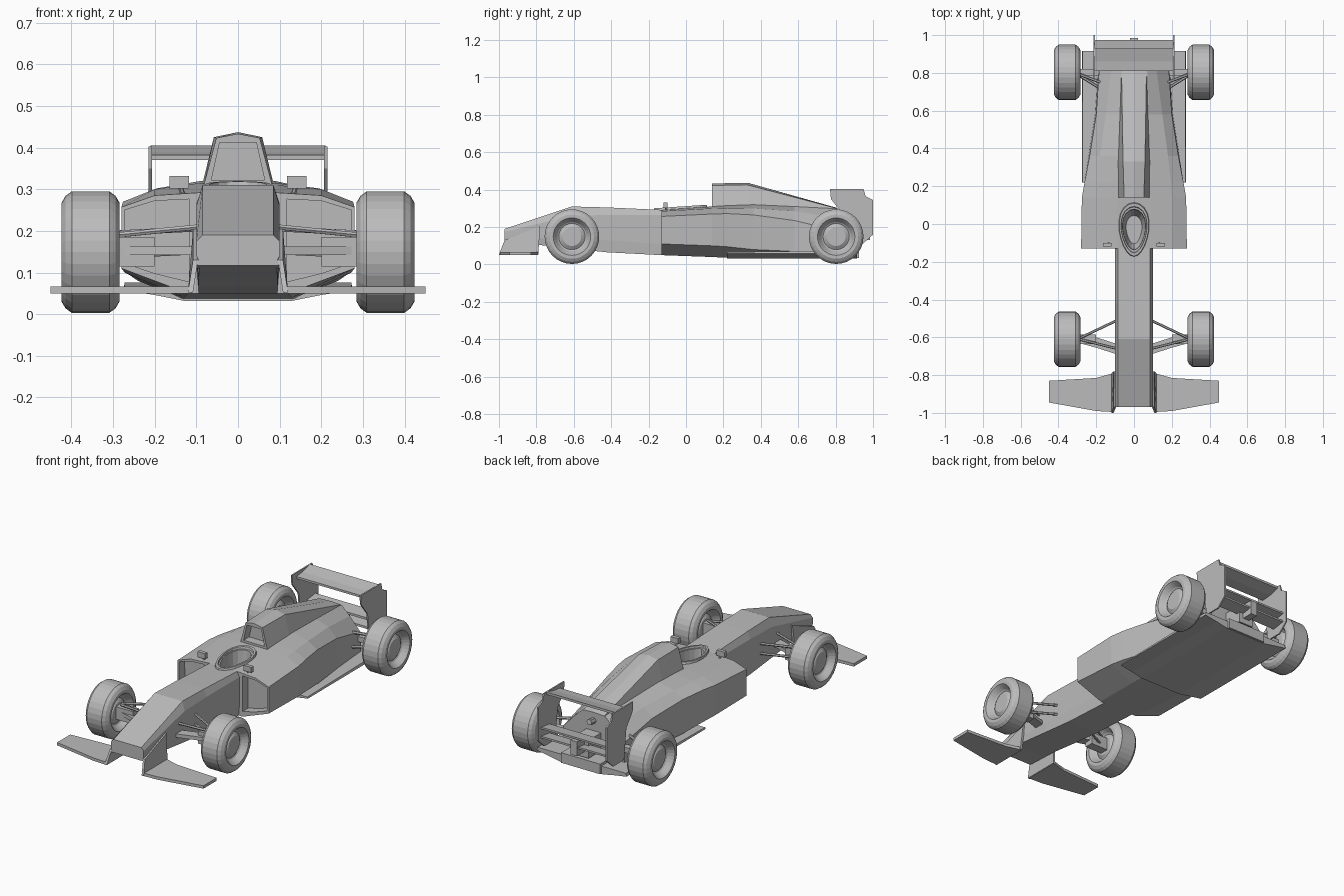
import bpy, bmesh, math
from mathutils import Vector

if "Cube" in bpy.data.objects:
    bpy.data.objects.remove(bpy.data.objects["Cube"])

grey = bpy.data.materials.new("mid grey")
grey.diffuse_color = (0.5, 0.5, 0.5, 1)
grey.use_nodes = True
grey.node_tree.nodes["Principled BSDF"].inputs["Base Color"].default_value = grey.diffuse_color


def build(name, rings, closed=False, mirror=False):
    """Skin a list of equal point rings; cap the ends unless closed."""
    bm = bmesh.new()
    vs = [[bm.verts.new(p) for p in r] for r in rings]
    n = len(vs[0])
    pairs = list(zip(vs, vs[1:])) + ([(vs[-1], vs[0])] if closed else [])
    for a, b in pairs:
        for i in range(n):
            j = (i + 1) % n
            bm.faces.new((a[i], a[j], b[j], b[i]))
    if not closed:
        bm.faces.new(vs[0])
        bm.faces.new(vs[-1])
    bmesh.ops.recalc_face_normals(bm, faces=bm.faces)
    me = bpy.data.meshes.new(name)
    bm.to_mesh(me)
    bm.free()
    ob = bpy.data.objects.new(name, me)
    bpy.context.collection.objects.link(ob)
    me.materials.append(grey)
    if mirror:
        ob.modifiers.new("mirror", 'MIRROR')
    return ob


def loft(name, sections):
    """Symmetric hull from half sections (y, [(x, z) top to bottom])."""
    rings = []
    for y, half in sections:
        ring = [(x, y, z) for x, z in half]
        ring += [(-x, y, z) for x, z in reversed(half) if x > 0]
        rings.append(ring)
    return build(name, rings)


def prism(name, pts, axis, a, b, mirror=False):
    """Extrude a 2D outline along an axis from a to b."""
    place = {'x': lambda p, t: (t, p[0], p[1]),
             'y': lambda p, t: (p[0], t, p[1]),
             'z': lambda p, t: (p[0], p[1], t)}[axis]
    return build(name, [[place(p, t) for p in pts] for t in (a, b)], mirror=mirror)


def box(name, x, y, z, mirror=False):
    return prism(name, [(x[0], y[0]), (x[1], y[0]), (x[1], y[1]), (x[0], y[1])],
                 'z', z[0], z[1], mirror)


def rod(name, a, b, r):
    a, b = Vector(a), Vector(b)
    q = (b - a).to_track_quat('Z', 'Y')
    offs = [q @ Vector((r * math.cos(t), r * math.sin(t), 0))
            for t in (math.pi / 3 * i for i in range(6))]
    return build(name, [[p + o for o in offs] for p in (a, b)], mirror=True)


def cut(ob, cutter):
    m = ob.modifiers.new("cut", 'BOOLEAN')
    m.operation, m.object, m.solver = 'DIFFERENCE', cutter, 'EXACT'
    cutter.hide_render = True
    cutter.display_type = 'WIRE'


# Nose and front of the tub
nose = loft("nose", [
    (-0.97, [(.085, .19), (.10, .175), (.10, .14), (.092, .125)]),
    (-0.61, [(.085, .31), (.10, .26), (.10, .14), (.095, .085)]),
    (-0.42, [(.085, .305), (.10, .265), (.10, .13), (.095, .065)]),
    (-0.13, [(.085, .292), (.10, .265), (.10, .11), (.095, .05)])])

# Main body with side pods, tapering to the gearbox
body = loft("body", [
    (-0.13, [(.09, .292), (.20, .285), (.28, .257), (.28, .11), (.12, .05)]),
    (0.14, [(.09, .31), (.20, .30), (.276, .27), (.272, .10), (.13, .04)]),
    (0.22, [(.09, .315), (.195, .302), (.262, .272), (.262, .095), (.13, .036)]),
    (0.36, [(.088, .32), (.18, .30), (.235, .265), (.24, .08), (.13, .036)]),
    (0.58, [(.08, .31), (.15, .285), (.20, .235), (.205, .07), (.13, .036)]),
    (0.81, [(.07, .298), (.12, .25), (.185, .18), (.19, .06), (.13, .036)])])

# Engine cover with air intake
cover = loft("engine_cover", [
    (0.14, [(0, .433), (.052, .423), (.082, .31), (.082, .28)]),
    (0.33, [(0, .437), (.058, .425), (.086, .31), (.086, .28)]),
    (0.81, [(0, .302), (.066, .299), (.07, .285), (.07, .27)])])
air_cutter = prism("air_intake_cutter", [(-.044, .412), (.044, .412), (.064, .322), (-.064, .322)],
                   'y', 0.10, 0.19)
cut(cover, air_cutter)

# Side pod inlets
inlet_cutter = prism("inlet_cutter", [(.118, .078), (.20, .098), (.27, .122), (.272, .25),
                                      (.20, .272), (.118, .276)], 'y', -0.2, -0.08, mirror=True)
cut(body, inlet_cutter)


# Cockpit opening and raised rim
def cockpit_ring(s, lift=None, z=0.0):
    ring = []
    for i in range(20):
        t = 2 * math.pi * i / 20
        x = .083 * s * math.sin(t) * (1 - .2 * math.cos(t))
        y = -.03 - .15 * s * math.cos(t)
        ring.append((x, y, z if lift is None else .30 + .067 * y + lift))
    return ring


cockpit_cutter = build("cockpit_cutter", [cockpit_ring(.5, z=.17), cockpit_ring(.68, z=.23),
                                          cockpit_ring(.78, z=.40)])
cut(body, cockpit_cutter)
cut(nose, cockpit_cutter)
build("cockpit_rim", [cockpit_ring(1, -.012), cockpit_ring(.93, .012), cockpit_ring(.82, .012),
                      cockpit_ring(.76, -.02)], closed=True)

# Floor and diffuser
loft("floor", [(y, [(.272, .066 + d), (.275, .058), (.20, .046), (.13, .032)])
               for y, d in ((.22, 0), (.915, .01))])
box("diffuser_centre", (-.12, .12), (.80, .925), (.034, .09))

# Front wing, pylons and bridge under the nose
prism("front_wing", [(.11, -.995), (.20, -.99), (.45, -.945), (.45, -.83), (.20, -.815),
                     (.11, -.79)], 'z', .05, .066, mirror=True)
build("front_wing_pylon", [[(x0, -1, .052), (x0, -.79, .052), (x1, -.78, .205), (x1, -.97, .13)]
                           for x0, x1 in ((.108, .096), (.12, .108))], mirror=True)
prism("front_wing_bridge", [(-.97, .117), (-.80, .11), (-.80, .125), (-.97, .13)], 'x', -.10, .10)

# Rear wing
prism("rear_wing_plane", [(.81, .37), (.87, .375), (.93, .392), (.93, .405), (.86, .388), (.81, .382)],
      'x', -.21, .21)
prism("rear_wing_endplate", [(.77, .403), (.95, .403), (.96, .365), (1, .345), (1, .16),
                             (.945, .11), (.85, .11), (.83, .28), (.775, .35)],
      'x', .207, .215, mirror=True)
for k, z in enumerate((.155, .205)):
    prism("rear_beam_wing_%d" % k, [(.90, z), (.975, z + .012), (.975, z + .022), (.90, z + .012)],
          'x', -.21, .21)

# Gearbox, tail light and exhaust at the back
box("gearbox", (-.045, .045), (.80, .92), (.10, .20))
box("tail_light", (-.02, .02), (.90, .985), (.13, .21))
rod("exhaust", (.0, .80, .255), (.0, .85, .262), .016).modifiers.clear()

# Mirrors
box("mirror_housing", (.118, .165), (-.12, -.10), (.302, .332), mirror=True)
rod("mirror_stalk", (.13, -.10, .28), (.14, -.11, .31), .006)

# Front suspension
prism("front_wishbone", [(.09, -.69), (.20, -.655), (.29, -.63), (.29, -.59), (.20, -.60), (.09, -.635)],
      'z', .142, .162, mirror=True)
for k, z in enumerate((.15, .205)):
    rod("front_link_%d" % k, (.09, -.51, z), (.29, -.605, z - .01), .007)
rod("front_top_link", (.09, -.66, .21), (.29, -.61, .19), .007)
box("front_upright", (.20, .31), (-.635, -.585), (.115, .185), mirror=True)

# Rear suspension
box("rear_axle", (.15, .31), (.785, .82), (.135, .165), mirror=True)
rod("rear_top_link", (.15, .74, .20), (.31, .80, .19), .008)
rod("rear_link", (.15, .70, .13), (.31, .80, .13), .008)

# Wheels: a turned profile of (x offset, radius), rim recessed on both sides
side = [(.048, .002), (.048, .05), (.035, .07), (.04, .078), (.064, .095), (.070, .10),
        (.070, .118), (.060, .135), (.045, .146)]
profile = side + [(-x, r) for x, r in reversed(side)]
for name, y in (("front_wheel", -.61), ("rear_wheel", .803)):
    rings = [[(.354 + x, y + r * math.cos(a), .149 + r * math.sin(a))
              for a in (2 * math.pi * i / 32 for i in range(32))] for x, r in profile]
    build(name, rings, mirror=True)
